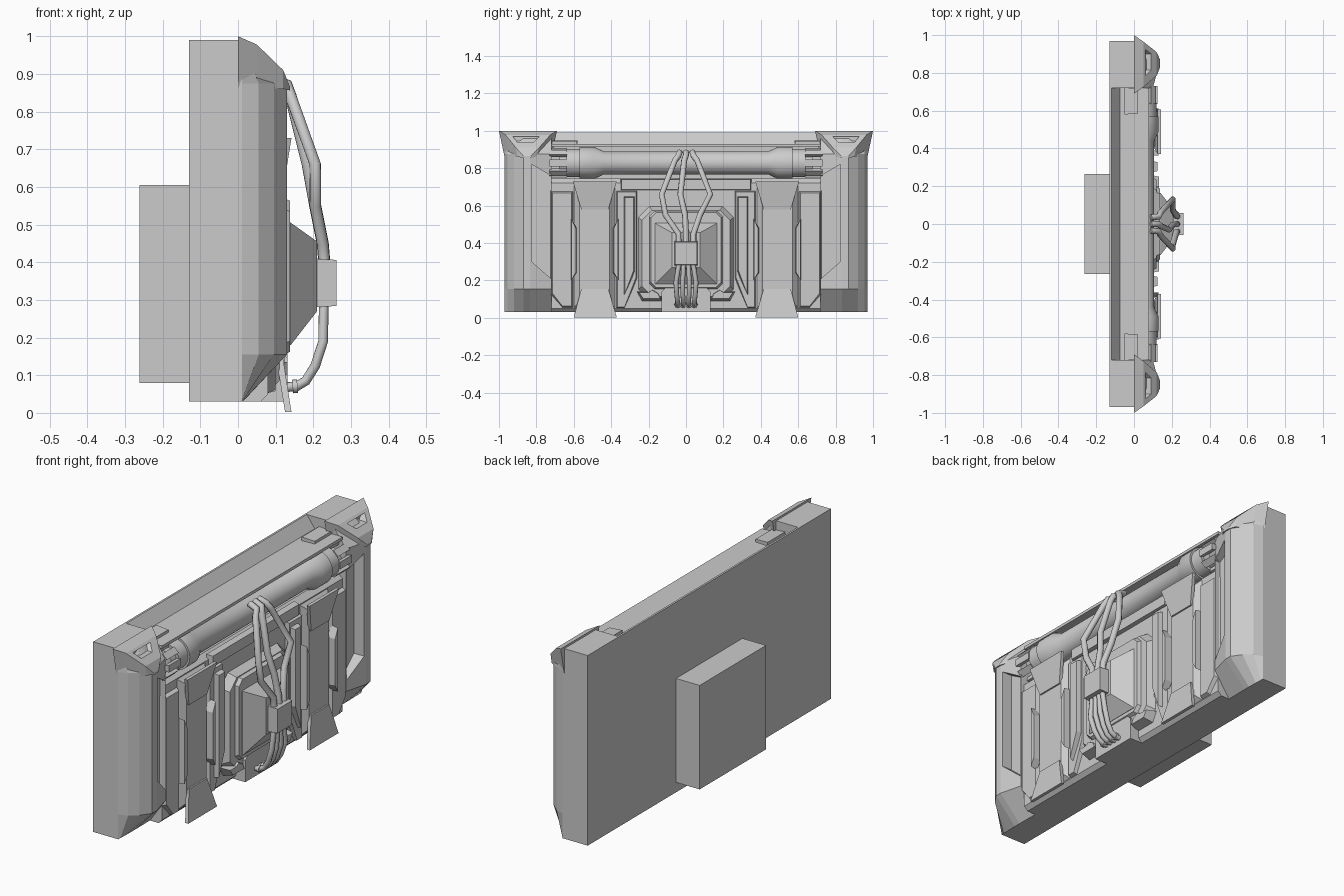
import bpy, bmesh, math

if "Cube" in bpy.data.objects:
    bpy.data.objects.remove(bpy.data.objects["Cube"])


def loft(name, rings, smooth=False):
    """Join equal-length rings of 3D points into a closed solid."""
    bm = bmesh.new()
    vs = [[bm.verts.new(p) for p in r] for r in rings]
    n = len(rings[0])
    for a, b in zip(vs, vs[1:]):
        for i in range(n):
            j = (i + 1) % n
            bm.faces.new((a[i], a[j], b[j], b[i]))
    bm.faces.new(vs[0])
    bm.faces.new(vs[-1])
    bmesh.ops.recalc_face_normals(bm, faces=bm.faces)
    me = bpy.data.meshes.new(name)
    bm.to_mesh(me)
    bm.free()
    ob = bpy.data.objects.new(name, me)
    bpy.context.collection.objects.link(ob)
    if smooth:
        bpy.ops.object.select_all(action='DESELECT')
        ob.select_set(True)
        bpy.context.view_layer.objects.active = ob
        bpy.ops.object.shade_smooth_by_angle(angle=math.radians(30))
    return ob


def panel(name, poly, x0, x1, inset=0.0, side=1):
    """Outline in (y, z), extruded along x with bevelled sides."""
    ys, zs = [p[0] for p in poly], [p[1] for p in poly]
    cy, cz = (min(ys) + max(ys)) / 2, (min(zs) + max(zs)) / 2
    ky = 1 - 2 * inset / (max(ys) - min(ys))
    kz = 1 - 2 * inset / (max(zs) - min(zs))
    return loft(name, [[(x0, side * y, z) for y, z in poly],
                       [(x1, side * (cy + (y - cy) * ky), cz + (z - cz) * kz) for y, z in poly]])


def rect(y0, y1, z0, z1):
    return [(y0, z0), (y1, z0), (y1, z1), (y0, z1)]


def cut(ob, cutter):
    cutter.hide_render = True
    cutter.display_type = 'WIRE'
    m = ob.modifiers.new("recess", 'BOOLEAN')
    m.operation, m.solver, m.object = 'DIFFERENCE', 'EXACT', cutter
    bpy.context.view_layer.objects.active = ob
    bpy.ops.object.modifier_apply(modifier=m.name)
    bpy.data.objects.remove(cutter)


def cable(name, pts, r=0.016):
    cu = bpy.data.curves.new(name, 'CURVE')
    cu.dimensions = '3D'
    cu.bevel_depth, cu.bevel_resolution, cu.use_fill_caps = r, 2, True
    sp = cu.splines.new('POLY')
    sp.points.add(len(pts) - 1)
    for p, c in zip(sp.points, pts):
        p.co = (*c, 1)
    ob = bpy.data.objects.new(name, cu)
    bpy.context.collection.objects.link(ob)


# Main body: back wall, top trough, tube channel and lower front
body = [(-.13, .03), (.06, .03), (.08, .05), (.08, .72), (.05, .745), (-.04, .745), (-.04, .915),
        (.08, .915), (.08, .93), (-.075, .93), (-.12, .99), (-.13, .99)]
loft("main_body", [[(x, y, z) for x, z in body] for y in (-.72, .72)])
panel("rear_box", rect(-.265, .265, .08, .605), -.262, -.13)

# Horizontal tube with thick collars
TX, TZ = .045, .828
prof = [(-.68, .06), (-.64, .06), (-.64, .075), (-.57, .075), (-.57, .085), (-.49, .085), (-.44, .062)]
prof += [(-y, r) for y, r in reversed(prof)]
loft("top_tube", [[(TX + r * math.cos(a * math.pi / 16), y, TZ + r * math.sin(a * math.pi / 16))
                   for a in range(32)] for y, r in prof], smooth=True)

for s, tag in ((1, "right"), (-1, "left")):
    # End pillar: rounded outer edge, sloped top and bottom
    plan = [(-.13, .97), (.01, .97), (.055, .955), (.095, .92), (.13, .87), (.13, .835), (.10, .72), (-.13, .72)]
    low = [(min(x, .01), y) for x, y in plan]
    low[2:7] = [(.011, .955), (.012, .92), (.013, .87), (.013, .835), (.012, .72)]
    pillar = loft("end_pillar_" + tag, [[(x, s * y, z) for x, y in ring] for z, ring in
                                        ((.03, low), (.155, plan), (.875, plan), (.99, low))])
    cut(pillar, panel("pillar_cutter", [(.722, .21), (.825, .30), (.825, .82), (.722, .76)], .07, .2, 0, s))

    # Flared corner cap with a trapezoid recess
    caps = [(0, 1.0, .69, 1.0, .72, .97, .86), (.05, .965, .725, .978, .75, .945, .86),
            (.12, .91, .785, .91, .80, .90, .86), (.138, .87, .83, .866, .83, .87, .856)]
    cap = loft("corner_cap_" + tag, [[(x, s * o, zt), (x, s * i, zt), (x, s * bi, zb), (x, s * bo, zb)]
                                     for x, o, i, zt, bi, bo, zb in caps])
    cut(cap, panel("cap_cutter", [(.925, .968), (.785, .968), (.815, .938), (.90, .938)], .045, .2, 0, s))

    # Clamp prongs round each tube end
    for k in range(8):
        a0 = k * math.pi / 4
        ring = []
        for r, d in ((.058, -.22), (.082, -.22), (.082, .22), (.058, .22)):
            ring.append((TX + r * math.cos(a0 + d), TZ + r * math.sin(a0 + d)))
        loft(f"tube_prong_{tag}_{k}", [[(x, s * y, z) for x, z in ring] for y in (.635, .73)])
    panel("top_block_" + tag, rect(.58, .72, .925, .948), -.05, .02, .004, s)

    # Column with flared plates at the top and bottom
    panel("column_" + tag, rect(.375, .605, .05, .72), .075, .11, .035, s)
    for nm, za, zb in (("top", .73, .58), ("bottom", .002, .155)):
        ring_a = [(.142, .605 if za > .5 else .60), (.142, .37), (.125, .37), (.125, .605 if za > .5 else .60)]
        ring_b = [(.118, .56), (.118, .415), (.10, .415), (.10, .56)]
        loft(f"column_plate_{nm}_{tag}", [[(x, s * y, za) for x, y in ring_a],
                                          [(x, s * y, zb) for x, y in ring_b]])

    # Side panels and narrow raised slats beside the column
    panel("inner_panel_" + tag, [(.26, .21), (.33, .05), (.375, .05), (.375, .68), (.26, .68)], .07, .10, .008, s)
    panel("outer_panel_" + tag, [(.60, .05), (.66, .05), (.725, .12), (.725, .68), (.60, .68)], .07, .10, .012, s)
    panel("tall_slat_" + tag, [(.272, .25), (.335, .12), (.335, .65), (.272, .65)], .09, .124, .008, s)
    panel("inner_slat_" + tag, [(.36, .20), (.39, .24), (.39, .48), (.36, .53)], .09, .13, .004, s)
    panel("outer_slat_" + tag, [(.615, .20), (.585, .24), (.585, .48), (.615, .53)], .09, .13, .004, s)
    panel("lower_corner_" + tag, [(.125, .09), (.235, .09), (.262, .14), (.20, .14), (.18, .16), (.14, .13)],
          .08, .132, .012, s)

# Centre panels, ledge, foot block and pyramid
panel("ledge", rect(-.35, .35, .68, .745), .07, .10, .006)


def octagon(w, z0, z1, c):
    return [(-w, z0 + c), (-w + c, z0), (w - c, z0), (w, z0 + c),
            (w, z1 - c), (w - c, z1), (-w + c, z1), (-w, z1 - c)]


panel("centre_frame", octagon(.26, .09, .60, .06), .07, .12, .025)
panel("centre_plate", octagon(.20, .15, .575, .03), .11, .138, .012)
panel("foot_block", [(-.13, .03), (.13, .03), (.13, .14), (.11, .16), (-.11, .16), (-.13, .14)], .06, .132)
loft("pyramid", [[(x, y, z) for y, z in rect(-w, w, z0, z1)]
                 for x, w, z0, z1 in ((.13, .165, .18, .51), (.14, .165, .18, .505), (.21, .075, .27, .455))])
panel("cable_box", rect(-.062, .062, .28, .41), .20, .262, .004)

# Upper cables, bowing outward between the tube and the box
for i, ys in enumerate(((-.035, -.06, -.13, -.11, -.04), (0, -.01, -.03, -.005, 0), (.035, .06, .13, .075, .04))):
    out = .02 if i != 1 else 0
    xz = [(.14, .84), (.185 + out, .66), (.205, .55), (.225, .45)]
    pts = [(.09, ys[0], .885), (.13, ys[0] * 1.1, .87)]
    pts += [(x, y, z) for (x, z), y in zip(xz, ys[1:])]
    cable(f"upper_cable_{i}", pts + [(.23, ys[4], .39)])

# Lower cables, curling back into the foot block, each with a plug collar
for i, y in enumerate((-.045, -.015, .015, .045)):
    cable(f"lower_cable_{i}", [(.228, y * .8, .30), (.226, y * 1.2, .19), (.205, y * 1.1, .125),
                               (.18, y, .085), (.155, y, .07), (.12, y, .068)], .013)
    cable(f"cable_plug_{i}", [(.145, y, .07), (.158, y, .071)], .018)
